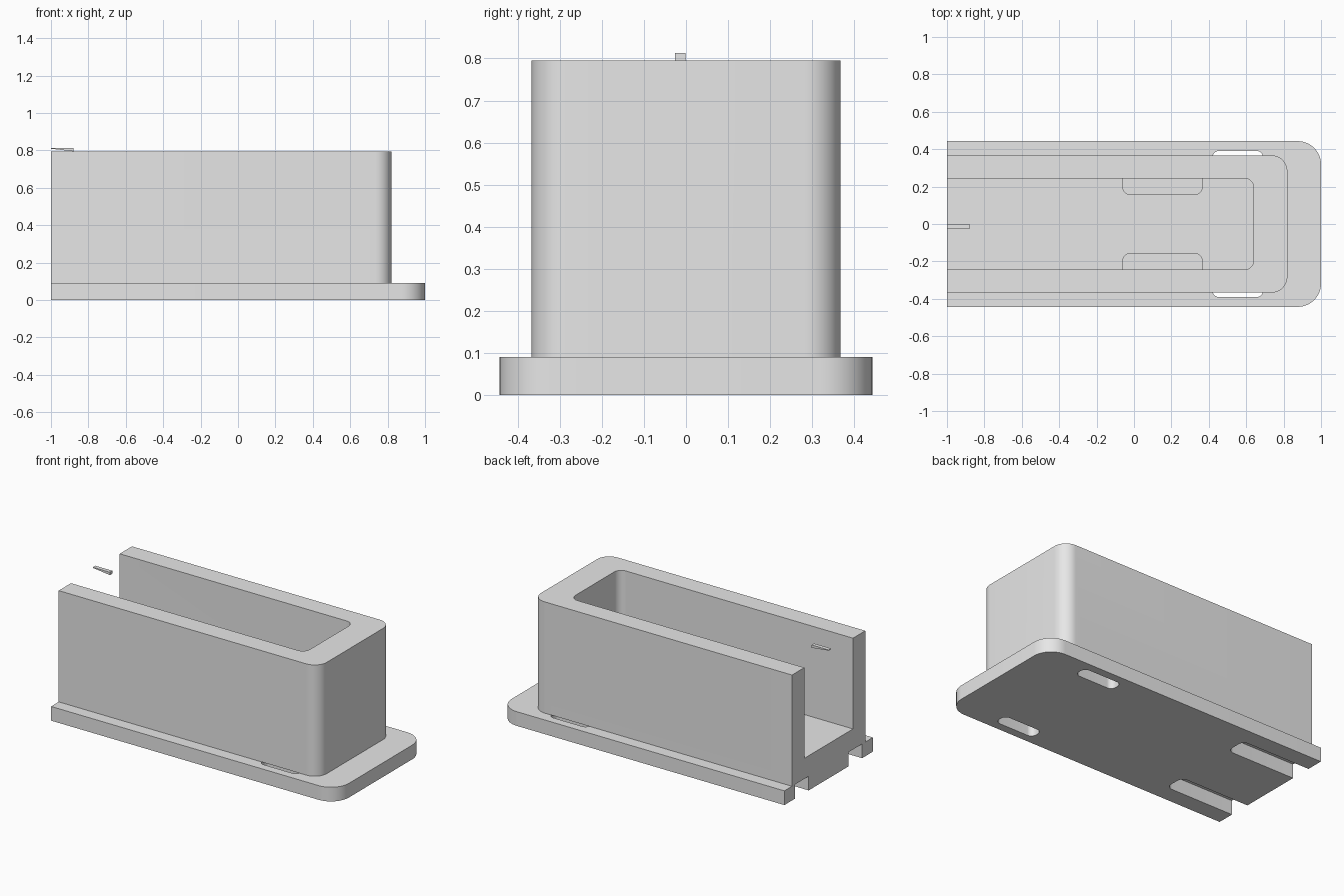
import bpy, bmesh, math

if "Cube" in bpy.data.objects:
    bpy.data.objects.remove(bpy.data.objects["Cube"], do_unlink=True)

grey = bpy.data.materials.new("plain_grey")
grey.use_nodes = True
grey.diffuse_color = (0.8, 0.8, 0.8, 1)
grey.node_tree.nodes["Principled BSDF"].inputs["Base Color"].default_value = (0.8, 0.8, 0.8, 1)


def prism(name, points, axis, low, high):
    """Extrude a 2D outline: axis 'z' takes (x, y) points, axis 'y' takes (x, z)."""
    def place(p, h):
        return (p[0], p[1], h) if axis == "z" else (p[0], h, p[1])
    bm = bmesh.new()
    rings = [[bm.verts.new(place(p, h)) for p in points] for h in (low, high)]
    for ring in rings:
        bm.faces.new(ring)
    for i in range(len(points)):
        j = (i + 1) % len(points)
        bm.faces.new((rings[0][i], rings[0][j], rings[1][j], rings[1][i]))
    bmesh.ops.recalc_face_normals(bm, faces=bm.faces)
    mesh = bpy.data.meshes.new(name)
    bm.to_mesh(mesh)
    bm.free()
    mesh.materials.append(grey)
    obj = bpy.data.objects.new(name, mesh)
    bpy.context.collection.objects.link(obj)
    return obj


def rounded(x0, x1, y0, y1, radii, steps=12):
    """Rectangle outline; radii run right-back, left-back, left-front, right-front."""
    corners = [(x1, y1, -1, -1), (x0, y1, 1, -1), (x0, y0, 1, 1), (x1, y0, -1, 1)]
    points = []
    for k, ((x, y, sx, sy), r) in enumerate(zip(corners, radii)):
        if r == 0:
            points.append((x, y))
            continue
        for i in range(steps + 1):
            a = math.pi / 2 * (k + i / steps)
            points.append((x + sx * r + r * math.cos(a), y + sy * r + r * math.sin(a)))
    return points


def combine(target, tool, operation):
    mod = target.modifiers.new("cut", "BOOLEAN")
    mod.operation, mod.solver, mod.object = operation, "EXACT", tool
    bpy.context.view_layer.objects.active = target
    bpy.ops.object.modifier_apply(modifier=mod.name)
    bpy.data.objects.remove(tool, do_unlink=True)


def cut_pair(target, x0, x1, y0, y1, z0, z1, radii):
    """Cut a slot on both sides of the centre line."""
    flipped = [radii[i] for i in (3, 2, 1, 0)]
    for lo, hi, r in ((y0, y1, radii), (-y1, -y0, flipped)):
        combine(target, prism("slot_cutter", rounded(x0, x1, lo, hi, r), "z", z0, z1), "DIFFERENCE")


# Base plate with end grooves and through slots
PLATE, FLOOR, TOP = 0.09, 0.22, 0.795
plate = prism("base_plate", rounded(-1, 1, -0.443, 0.443, (0.125, 0, 0, 0.125)), "z", 0, PLATE)
cut_pair(plate, -1.2, -0.52, 0.20, 0.335, -0.1, 0.2, (0.04, 0, 0, 0.04))
cut_pair(plate, 0.42, 0.69, 0.306, 0.391, -0.1, 0.2, (0.035,) * 4)

# Tall body with an open-ended cavity and floor pockets
holder = prism("holder_body", rounded(-1, 0.82, -0.367, 0.367, (0.085, 0, 0, 0.085)), "z", PLATE, TOP)
cavity = prism("cavity_cutter", rounded(-1.2, 0.64, -0.244, 0.244, (0.05, 0, 0, 0.05)), "z", FLOOR, 1)
combine(holder, cavity, "DIFFERENCE")
cut_pair(holder, -0.06, 0.365, 0.158, 0.244, 0, 0.3, (0, 0, 0.04, 0.04))
combine(holder, plate, "UNION")

# Small loose wedge level with the rim
wedge = prism("small_wedge", [(-1, 0.809), (-0.88, TOP), (-0.88, 0.813), (-1, 0.813)],
              "y", -0.026, -0.001)

# Smooth rounded corners, keep hard edges
bpy.ops.object.select_all(action="DESELECT")
holder.select_set(True)
bpy.context.view_layer.objects.active = holder
bpy.ops.object.shade_smooth_by_angle(angle=math.radians(30))
